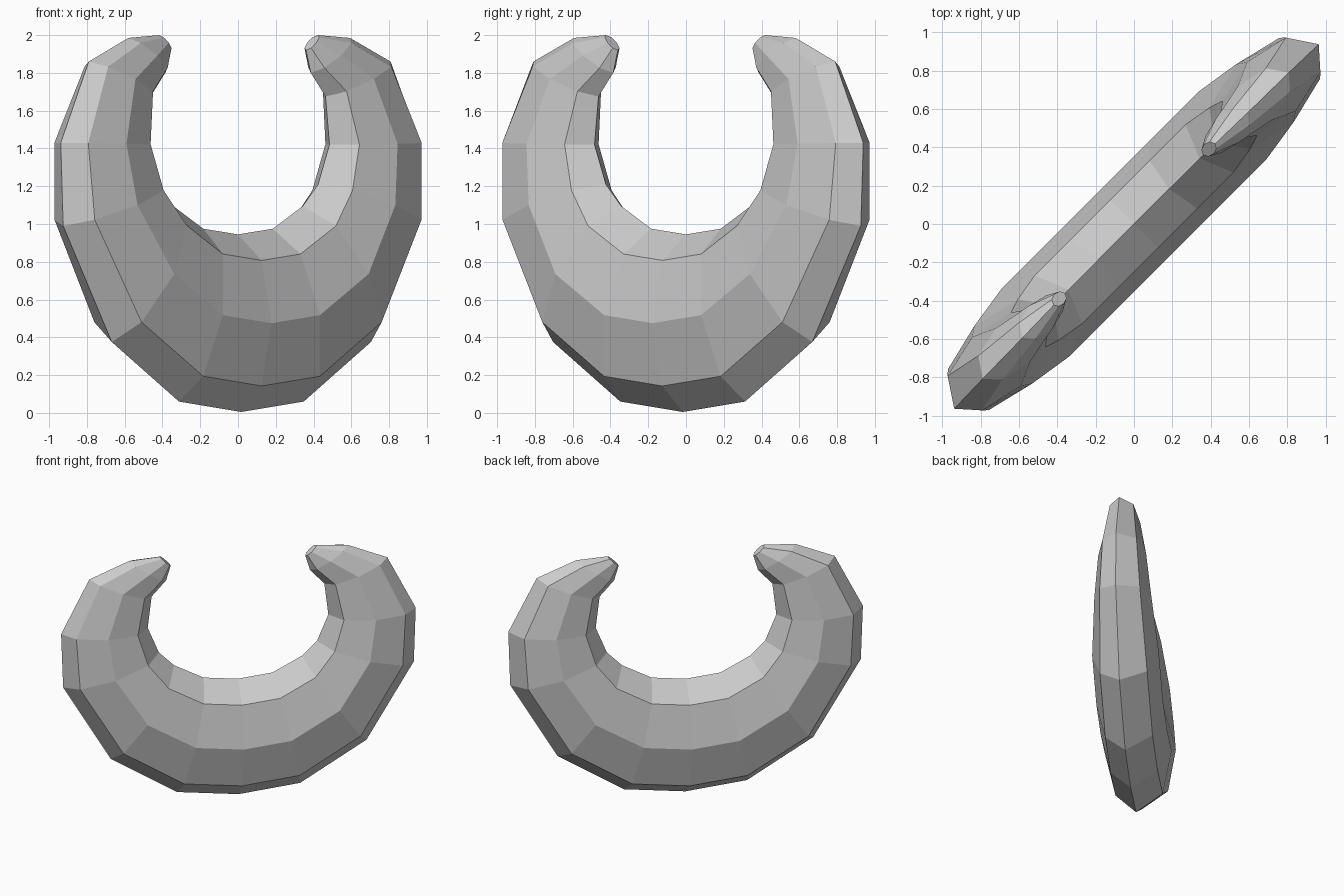
import bpy, bmesh, math

if "Cube" in bpy.data.objects:
    bpy.data.objects.remove(bpy.data.objects["Cube"])

# Half of the horn: (outer u, outer z, inner u, inner z, half thickness), from middle to tip
half = [
    (0.00, 0.005, 0.00, 0.945, 0.25),
    (0.467, 0.06, 0.26, 0.975, 0.25),
    (0.97, 0.375, 0.485, 1.095, 0.25),
    (1.33, 0.99, 0.60, 1.21, 0.213),
    (1.345, 1.43, 0.685, 1.42, 0.18),
    (1.13, 1.86, 0.655, 1.675, 0.125),
    (0.83, 1.985, 0.545, 1.80, 0.085),
    (0.595, 2.00, 0.51, 1.92, 0.035),
]
# Mirror to the full sweep
sections = [(-a, b, -c, d, t) for a, b, c, d, t in reversed(half[1:])] + half

SIDES = 8
S = math.sqrt(0.5)
bm = bmesh.new()
rings = []
for ou, oz, iu, iz, t in sections:
    cu, cz, ru, rz = (ou + iu) / 2, (oz + iz) / 2, (ou - iu) / 2, (oz - iz) / 2
    ring = []
    for k in range(SIDES):
        a = 2 * math.pi * k / SIDES
        u, z, w = cu + ru * math.cos(a), cz + rz * math.cos(a), t * math.sin(a)
        if k == 0:
            w += 0.1 * t  # outer keel leans slightly to one side
        # the horn's plane runs diagonally across x and y
        ring.append(bm.verts.new(((u + w) * S, (u - w) * S, z)))
    rings.append(ring)

# Skin the sections and close the blunt tips
for r0, r1 in zip(rings, rings[1:]):
    for k in range(SIDES):
        j = (k + 1) % SIDES
        bm.faces.new((r0[k], r0[j], r1[j], r1[k]))
bm.faces.new(rings[0])
bm.faces.new(rings[-1])
bmesh.ops.recalc_face_normals(bm, faces=bm.faces)

mesh = bpy.data.meshes.new("crescent_horn")
bm.to_mesh(mesh)
bm.free()
bpy.context.collection.objects.link(bpy.data.objects.new("crescent_horn", mesh))
